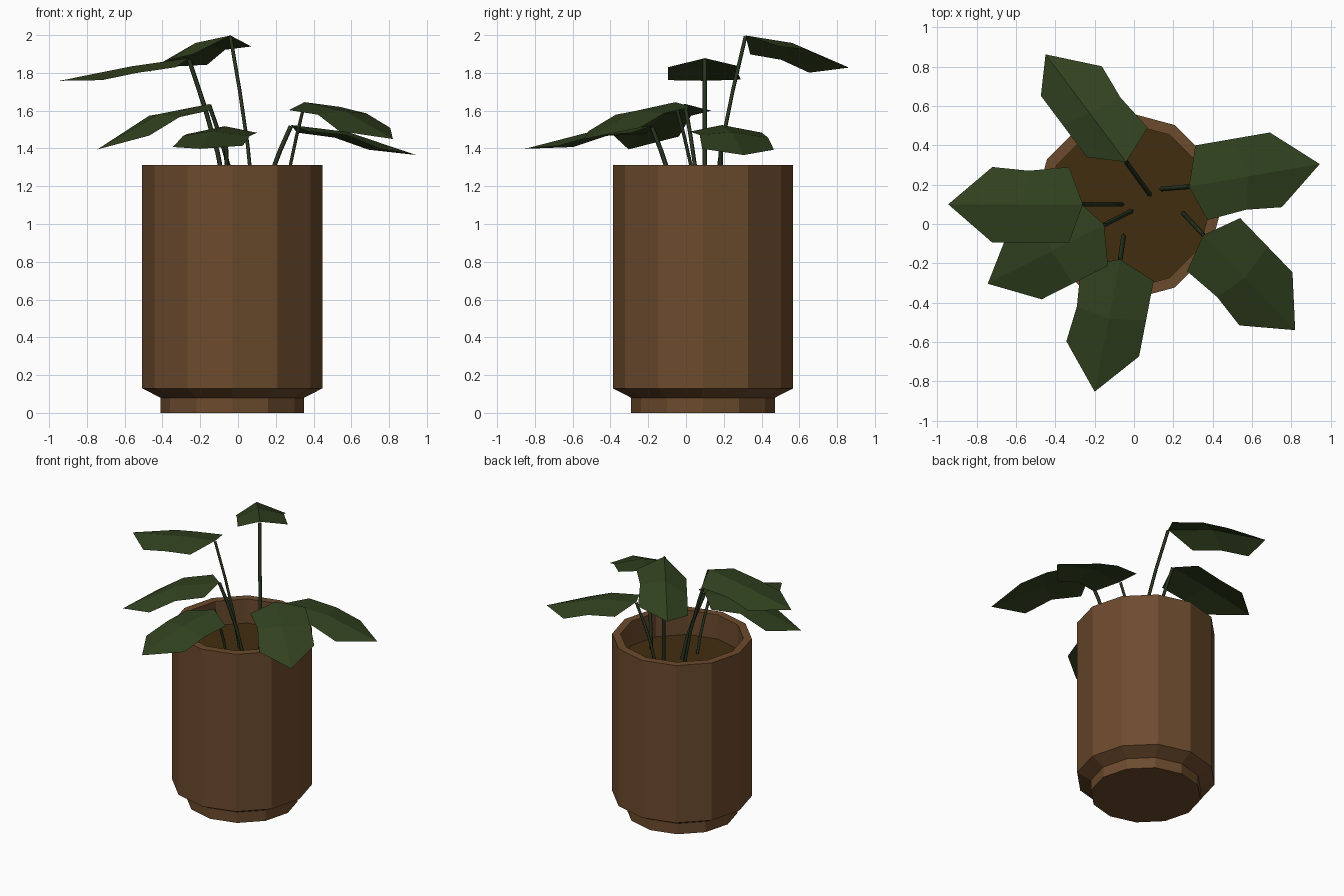
import bpy, math
from mathutils import Vector

if "Cube" in bpy.data.objects:
    bpy.data.objects.remove(bpy.data.objects["Cube"])

CX, CY, SIDES = -0.03, 0.09, 12
SOIL_Z = 1.13


def material(name, rgb):
    m = bpy.data.materials.new(name)
    m.diffuse_color = (*rgb, 1)
    m.use_nodes = True
    m.node_tree.nodes["Principled BSDF"].inputs["Base Color"].default_value = m.diffuse_color
    return m


POT = material("clay", (0.15, 0.07, 0.026))
SOIL = material("soil", (0.055, 0.027, 0.005))
LEAF = material("leaf_green", (0.032, 0.055, 0.014))
STEM = material("stem_green", (0.022, 0.036, 0.014))


def mesh_object(name, verts, faces, mat):
    me = bpy.data.meshes.new(name)
    me.from_pydata(verts, [], faces)
    me.materials.append(mat)
    ob = bpy.data.objects.new(name, me)
    bpy.context.collection.objects.link(ob)
    return ob


def ring(r, z):
    return [(CX + r * math.cos(2 * math.pi * i / SIDES),
             CY + r * math.sin(2 * math.pi * i / SIDES), z) for i in range(SIDES)]


# Pot: turned profile with a narrower foot and an open rim
profile = [(0.38, 0), (0.38, 0.08), (0.477, 0.13), (0.477, 1.312),
           (0.42, 1.312), (0.42, SOIL_Z)]
verts = [v for r, z in profile for v in ring(r, z)]
faces = [tuple(reversed(range(SIDES)))]
for k in range(len(profile) - 1):
    for i in range(SIDES):
        j = (i + 1) % SIDES
        a, b = k * SIDES, (k + 1) * SIDES
        faces.append((a + i, a + j, b + j, b + i))
mesh_object("pot", verts, faces, POT)

# Soil disc
mesh_object("soil", ring(0.42, SOIL_Z), [tuple(range(SIDES))], SOIL)


def leaf(name, base, T, R, L, hump):
    """Folded leaf: T runs base to tip, R and L reach the near side corners."""
    b, T, R, L = map(Vector, (base, T, R, L))
    up = Vector((0, 0, hump))
    verts = [b, b + T * 0.45 + up, b + T,
             b + R, b + R * 0.9 + T * 0.31 + up * 0.8, b + R + T * 0.57,
             b + L, b + L + T * 0.3 + up * 0.6, b + L + T * 0.57]
    faces = [(0, 3, 4, 1), (1, 4, 5, 2), (0, 1, 7, 6), (1, 2, 8, 7)]
    faces = [tuple(reversed(f)) for f in faces]
    mesh_object(name, verts, faces, LEAF)


def stem(name, foot, top):
    """Slim square stalk that leans more towards its top."""
    cu = bpy.data.curves.new(name, 'CURVE')
    cu.dimensions = '3D'
    cu.bevel_depth = 0.012
    cu.bevel_resolution = 0
    sp = cu.splines.new('POLY')
    n = 4
    sp.points.add(n - 1)
    for i in range(n):
        t = i / (n - 1)
        s = t ** 1.3
        sp.points[i].co = (foot[0] + (top[0] - foot[0]) * s,
                           foot[1] + (top[1] - foot[1]) * s,
                           SOIL_Z + (top[2] - 0.006 - SOIL_Z) * t, 1)
    cu.materials.append(STEM)
    bpy.context.collection.objects.link(bpy.data.objects.new(name, cu))


# Leaves: stem foot, leaf base, tip vector, right corner, left corner, arch
plants = {
    "left": ((-0.06, 0.10), (-0.26, 0.10, 1.878), (-0.685, 0, -0.12),
             (-0.07, 0.19, -0.045), (-0.07, -0.195, -0.048), 0.01),
    "back": ((0.08, 0.15), (-0.04, 0.315, 1.998), (-0.41, 0.548, -0.17),
             (0.11, 0.175, -0.058), (-0.20, 0.025, -0.10), 0.037),
    "front": ((-0.053, -0.06), (-0.07, -0.18, 1.518), (-0.13, -0.673, -0.12),
              (-0.20, -0.033, -0.042), (0.17, -0.11, -0.035), 0.03),
    "front_left": ((-0.013, 0.066), (-0.152, -0.004, 1.635), (-0.592, -0.30, -0.24),
                   (-0.15, 0.137, -0.035), (0.02, -0.208, -0.03), 0.055),
    "front_right": ((0.25, 0.055), (0.353, -0.056, 1.645), (0.467, -0.484, -0.195),
                    (-0.083, -0.184, -0.042), (0.187, 0.086, -0.025), 0.04),
    "right": ((0.14, 0.178), (0.28, 0.19, 1.524), (0.665, 0.115, -0.159),
              (0.093, -0.17, -0.035), (0.032, 0.21, -0.04), 0.035),
}
for side, (foot, base, T, R, L, hump) in plants.items():
    leaf("leaf_" + side, base, T, R, L, hump)
    stem("stem_" + side, foot, base)
